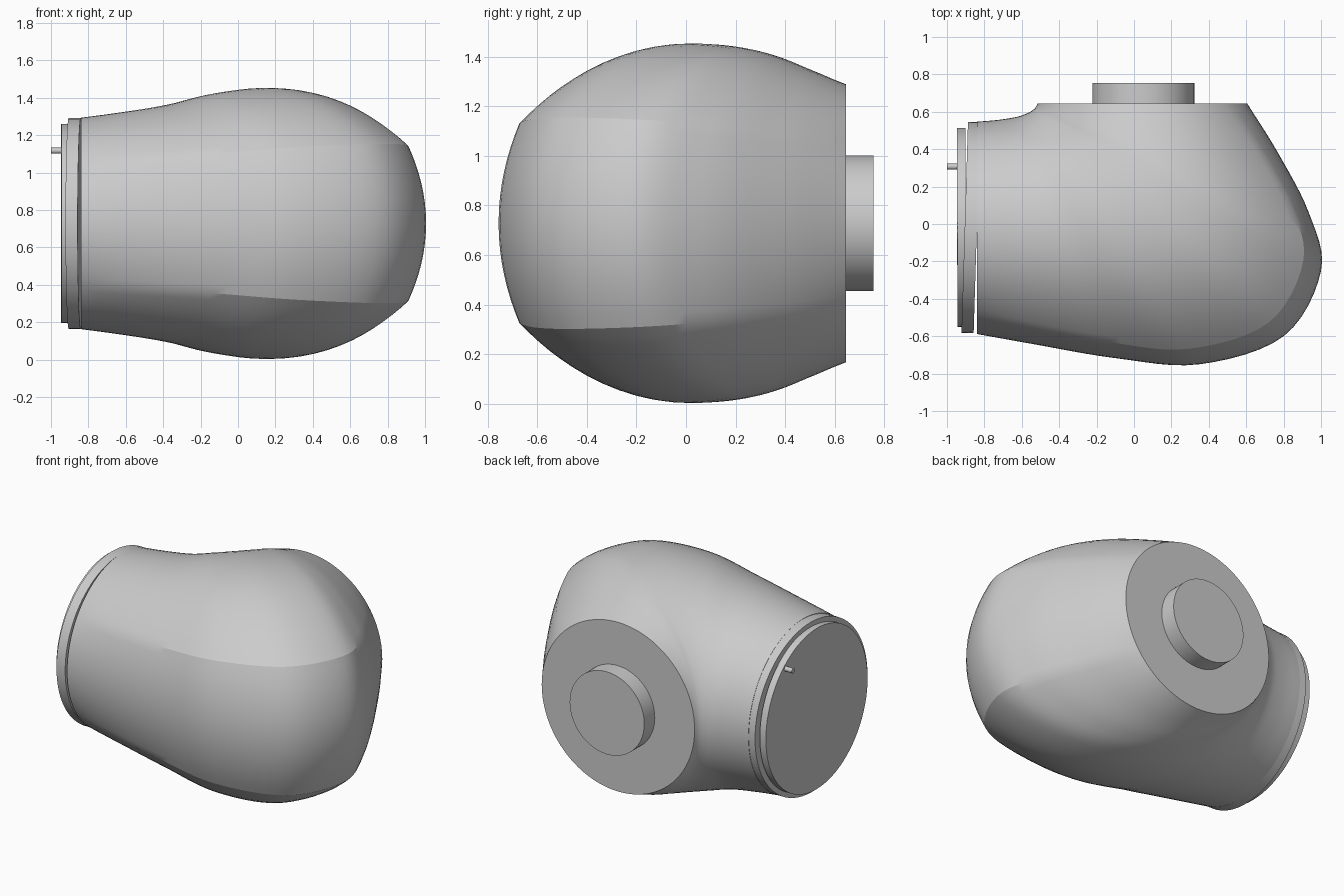
import bpy, bmesh
from math import sin, cos, pi, radians
from mathutils import Vector, Matrix

if "Cube" in bpy.data.objects:
    bpy.data.objects.remove(bpy.data.objects["Cube"])

ZC = 0.728            # height of the centre plane
N, STEPS = 80, 6      # points around a section, steps between key sections

# key sections of the elbow: outer x, y, inner x, y, half height
KEYS = [Vector(k) for k in (
    (-.84, -.588, -.84, .547, .565),
    (-.55, -.640, -.73, .556, .592),
    (-.10, -.717, -.63, .572, .635),
    (.35, -.750, -.575, .590, .692),
    (.80, -.600, -.550, .603, .724),
    (1.0, -.250, -.535, .614, .712),
    (.935, .060, -.526, .624, .675),
    (.77, .380, -.520, .634, .615),
    (.605, .645, -.515, .645, .560))]


def spline(keys, steps):
    """Smooth curve through all the key values."""
    ext = [keys[0] * 2 - keys[1]] + keys + [keys[-1] * 2 - keys[-2]]
    out = []
    for i in range(1, len(ext) - 2):
        a, b, c, d = ext[i - 1:i + 3]
        for j in range(steps):
            t = j / steps
            out.append((b * 2 + (c - a) * t + (a * 2 - b * 5 + c * 4 - d) * t * t
                        + (b * 3 - a - c * 3 + d) * t ** 3) * 0.5)
    return out + [keys[-1]]


def section_point(ang, w):
    """Circle point blended into a section with a soft crease on the outer side."""
    c, s = cos(ang), sin(ang)
    if c <= 1e-6:
        return c, s
    sc, cc = sin(radians(36)), cos(radians(36))
    if abs(s) <= sc + 1e-6:
        t, z = 1 - .12 * (s / sc) ** 2, s
    else:
        t = .88 * c / cc
        z = (1 - (1 - sc) * (t / .88) ** 2.1) * (1 if s > 0 else -1)
    return c + (t - c) * w, s + (z - s) * w


def finish(bm, name, angle):
    bmesh.ops.recalc_face_normals(bm, faces=bm.faces)
    me = bpy.data.meshes.new(name)
    bm.to_mesh(me)
    bm.free()
    ob = bpy.data.objects.new(name, me)
    bpy.context.collection.objects.link(ob)
    bpy.ops.object.select_all(action='DESELECT')
    ob.select_set(True)
    bpy.context.view_layer.objects.active = ob
    bpy.ops.object.shade_smooth_by_angle(angle=radians(angle))
    return ob


def disc(name, a, b, r, seg=80):
    """Capped cylinder from point a to point b."""
    a, b = Vector(a), Vector(b)
    rot = (b - a).to_track_quat('Z', 'Y').to_matrix().to_4x4()
    bm = bmesh.new()
    bmesh.ops.create_cone(bm, cap_ends=True, segments=seg, radius1=r, radius2=r,
                          depth=(b - a).length,
                          matrix=Matrix.Translation((a + b) / 2) @ rot)
    return finish(bm, name, 30)


# elbow housing, lofted from the left opening to the back opening
bm = bmesh.new()
rings = []
secs = spline(KEYS, STEPS)
for i, k in enumerate(secs):
    outer, inner = Vector((k[0], k[1], 0)), Vector((k[2], k[3], 0))
    mid, half = (outer + inner) / 2, (outer - inner) / 2
    w = max(0, sin(pi * i / (len(secs) - 1))) ** 0.6
    ring = []
    for j in range(N):
        t, z = section_point(2 * pi * j / N, w)
        ring.append(bm.verts.new(mid + half * t + Vector((0, 0, ZC + k[4] * z))))
    rings.append(ring)
for r0, r1 in zip(rings, rings[1:]):
    for j in range(N):
        n = (j + 1) % N
        bm.faces.new((r0[j], r0[n], r1[n], r1[j]))
bm.faces.new(rings[0])
bm.faces.new(rings[-1])
finish(bm, "elbow_housing", 20)

# left opening: collar, end plate and locating pin
disc("left_collar", (-.84, -.02, ZC), (-.905, -.018, ZC), .564)
disc("left_end_plate", (-.90, -.018, ZC), (-.945, -.018, ZC), .532)
disc("locating_pin", (-.94, .307, 1.117), (-1.0, .307, 1.117), .016, 24)

# back opening: round boss
disc("back_boss", (.05, .64, ZC), (.05, .755, ZC), .273)
